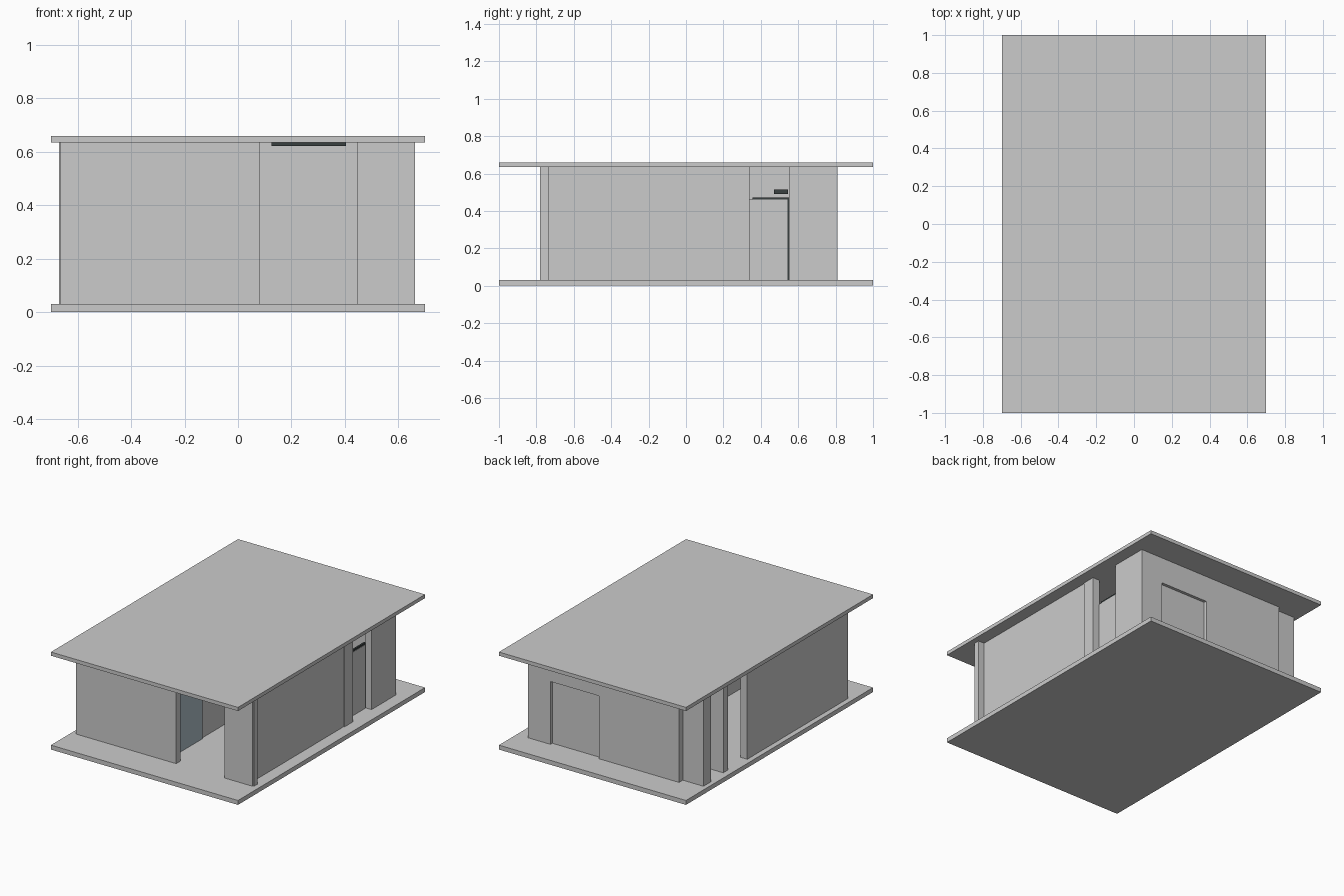
import bpy, bmesh

if "Cube" in bpy.data.objects:
    bpy.data.objects.remove(bpy.data.objects["Cube"])

FLOOR, CEIL = 0.03, 0.635


def material(name, rgb):
    m = bpy.data.materials.new(name)
    m.diffuse_color = (*rgb, 1)
    m.use_nodes = True
    m.node_tree.nodes["Principled BSDF"].inputs["Base Color"].default_value = m.diffuse_color
    return m


def make(name, bm, mat=None):
    bmesh.ops.recalc_face_normals(bm, faces=bm.faces[:])
    me = bpy.data.meshes.new(name)
    bm.to_mesh(me)
    bm.free()
    ob = bpy.data.objects.new(name, me)
    bpy.context.collection.objects.link(ob)
    if mat:
        me.materials.append(mat)
    return ob


def box(name, x, y, z=(FLOOR, CEIL), mat=None):
    bm = bmesh.new()
    bmesh.ops.create_cube(bm, size=1)
    for v in bm.verts:
        for i, (lo, hi) in enumerate((x, y, z)):
            v.co[i] = hi if v.co[i] > 0 else lo
    return make(name, bm, mat)


def extrude_xz(name, points, y, mat=None):
    bm = bmesh.new()
    face = bm.faces.new([bm.verts.new((px, y[0], pz)) for px, pz in points])
    ext = bmesh.ops.extrude_face_region(bm, geom=[face])
    for g in ext["geom"]:
        if isinstance(g, bmesh.types.BMVert):
            g.co.y = y[1]
    return make(name, bm, mat)


dark = material("dark_trim", (0.04, 0.05, 0.05))
blue = material("blue_grey", (0.42, 0.52, 0.58))

# Floor and roof slabs
box("floor_slab", (-0.7, 0.7), (-1, 1), (0, FLOOR))
box("roof_slab", (-0.7, 0.7), (-1, 1), (CEIL, 0.66))

# Front wall on both sides of the full-height entrance
box("front_wall_left", (-0.665, 0.083), (-0.78, -0.735))
box("front_wall_right", (0.445, 0.655), (-0.78, -0.735))
box("front_corner_trim", (0.62, 0.662), (-0.775, -0.735))

# Side walls
box("left_wall", (-0.665, -0.615), (-0.735, 0.295))
box("right_wall", (0.57, 0.617), (-0.735, 0.25))
box("right_door_post", (0.57, 0.623), (0.25, 0.34))
box("right_wall_back", (0.57, 0.615), (0.55, 0.765))

# Back wall with a doorway, and the recessed door in it
extrude_xz("back_wall", [(-0.515, FLOOR), (0.085, FLOOR), (0.085, 0.455), (0.448, 0.455),
                         (0.448, FLOOR), (0.615, FLOOR), (0.615, CEIL), (-0.515, CEIL)],
           (0.765, 0.81))
box("back_door", (0.085, 0.448), (0.77, 0.79), (FLOOR, 0.455))
box("back_corner_block", (-0.67, -0.5), (0.69, 0.77))

# Side door with its dark frame
box("side_door", (0.555, 0.572), (0.34, 0.543), (FLOOR, 0.46))
box("side_door_frame_top", (0.557, 0.57), (0.355, 0.55), (0.46, 0.472), dark)
box("side_door_frame_side", (0.557, 0.57), (0.543, 0.55), (FLOOR, 0.46), dark)

# Inner partitions
box("long_partition", (-0.045, 0.0), (-0.735, 0.765))
box("cross_partition", (-0.657, -0.045), (0.49, 0.54))

# Inner fittings
box("entrance_panel", (0.0, 0.008), (-0.68, -0.39), (FLOOR, CEIL), blue)
box("wall_unit", (0.0, 0.02), (0.47, 0.545), (0.49, 0.515), dark)
box("ceiling_light", (0.125, 0.405), (-0.1, 0.0), (0.622, CEIL), dark)
